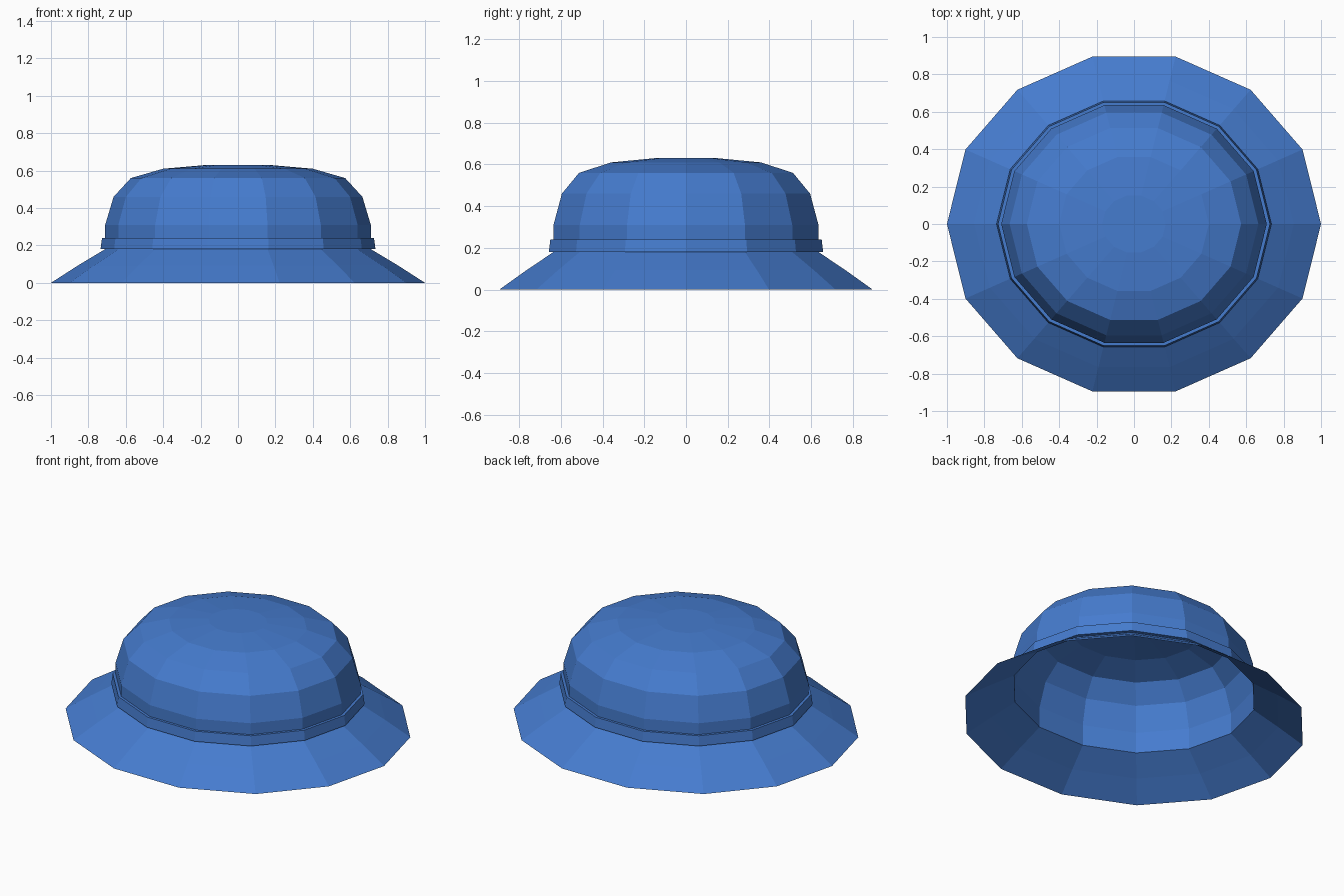
import bpy, bmesh, math

if "Cube" in bpy.data.objects:
    bpy.data.objects.remove(bpy.data.objects["Cube"])

SIDES = 14
Y_SCALE = 0.918  # the hat is slightly oval

mat = bpy.data.materials.new("blue_cloth")
mat.diffuse_color = (0.06, 0.2, 0.62, 1)
mat.use_nodes = True
mat.node_tree.nodes["Principled BSDF"].inputs["Base Color"].default_value = mat.diffuse_color


def lathe(name, profile, closed=False, cap=False):
    """Spin a (radius, height) profile into a flat-shaded oval shell."""
    bm = bmesh.new()
    rings = []
    for r, z in profile:
        ring = []
        for i in range(SIDES):
            a = 2 * math.pi * i / SIDES
            ring.append(bm.verts.new((r * math.cos(a), r * Y_SCALE * math.sin(a), z)))
        rings.append(ring)
    pairs = list(zip(rings, rings[1:]))
    if closed:
        pairs.append((rings[-1], rings[0]))
    for low, high in pairs:
        for i in range(SIDES):
            j = (i + 1) % SIDES
            bm.faces.new((low[i], low[j], high[j], high[i]))
    if cap:
        bm.faces.new(rings[-1])
    mesh = bpy.data.meshes.new(name)
    bm.to_mesh(mesh)
    bm.free()
    mesh.materials.append(mat)
    obj = bpy.data.objects.new(name, mesh)
    bpy.context.collection.objects.link(obj)
    return obj


# Sloping brim, a single open sheet
lathe("brim", [(1.0, 0.0), (0.855, 0.093), (0.71, 0.18)])

# Rounded crown, hollow below
lathe("crown", [(0.71, 0.18), (0.71, 0.31), (0.665, 0.46), (0.573, 0.56),
                (0.40, 0.61), (0.17, 0.63)], cap=True)

# Raised band around the foot of the crown
lathe("hat_band", [(0.71, 0.18), (0.735, 0.18), (0.727, 0.24), (0.71, 0.24)])
